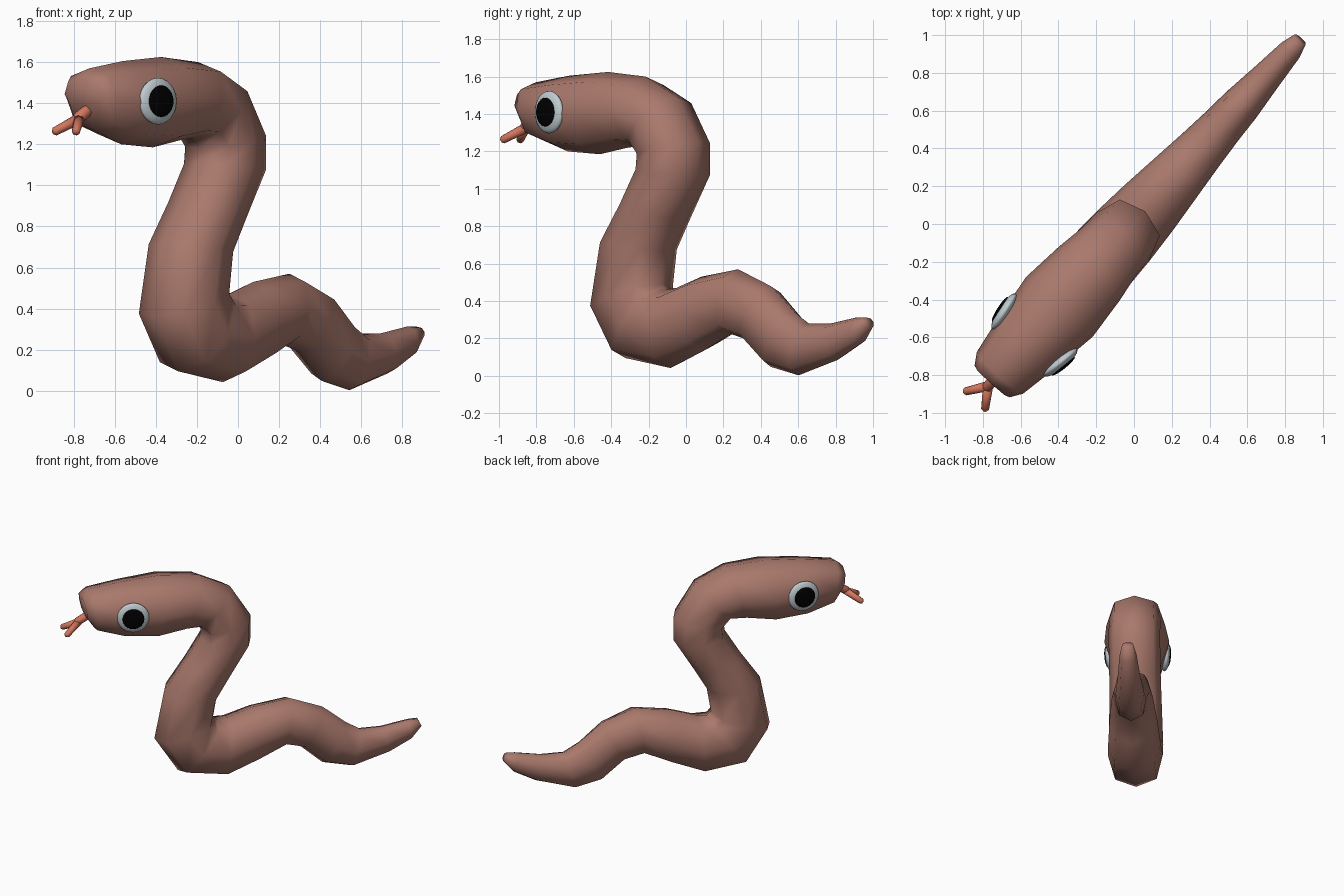
import bpy, bmesh, math
from mathutils import Vector, Matrix

if "Cube" in bpy.data.objects:
    bpy.data.objects.remove(bpy.data.objects["Cube"])

# The body lies in a vertical plane turned from the x axis
HEADING = math.radians(48)
ALONG = Vector((math.cos(HEADING), math.sin(HEADING), 0))
SIDE = Vector((math.sin(HEADING), -math.cos(HEADING), 0))
UP = Vector((0, 0, 1))
SIDES = 8


def place(s, n, z):
    """Point from distance along the body plane, sideways offset and height."""
    return ALONG * s + SIDE * n + UP * z


def material(name, color):
    mat = bpy.data.materials.new(name)
    mat.use_nodes = True
    mat.diffuse_color = (*color, 1)
    bsdf = mat.node_tree.nodes["Principled BSDF"]
    bsdf.inputs["Base Color"].default_value = (*color, 1)
    bsdf.inputs["Roughness"].default_value = 0.8
    return mat


def finish(name, bm, mat):
    """Turn a bmesh into a smooth-shaded object."""
    bmesh.ops.recalc_face_normals(bm, faces=bm.faces)
    for face in bm.faces:
        face.smooth = True
    mesh = bpy.data.meshes.new(name)
    bm.to_mesh(mesh)
    bm.free()
    mesh.materials.append(mat)
    obj = bpy.data.objects.new(name, mesh)
    bpy.context.collection.objects.link(obj)
    return obj


def loft(bm, rings):
    """Skin a list of point rings and cap both ends."""
    loops = [[bm.verts.new(p) for p in ring] for ring in rings]
    for a, b in zip(loops, loops[1:]):
        for i in range(len(a)):
            j = (i + 1) % len(a)
            bm.faces.new((a[i], a[j], b[j], b[i]))
    bm.faces.new(loops[0])
    bm.faces.new(loops[-1])


skin = material("dusty brown skin", (0.40, 0.19, 0.15))
tongue_color = material("coral tongue", (0.64, 0.18, 0.11))
eye_white = material("pale eye", (0.53, 0.60, 0.63))
pupil_black = material("black pupil", (0.0, 0.0, 0.0))

# Body sections from snout to tail: back point, belly point, half width
sections = [
    ((-1.135, 1.52), (-1.11, 1.37), 0.125),
    ((-1.08, 1.57), (-1.04, 1.265), 0.165),
    ((-0.84, 1.605), (-0.85, 1.2), 0.202),
    ((-0.56, 1.625), (-0.62, 1.185), 0.237),
    ((-0.29, 1.6), (-0.42, 1.22), 0.215),
    ((-0.06, 1.49), (-0.32, 1.23), 0.19),
    ((0.09, 1.25), (-0.27, 1.18), 0.188),
    ((0.09, 1.07), (-0.28, 1.11), 0.188),
    ((-0.05, 0.84), (-0.39, 0.93), 0.188),
    ((-0.15, 0.67), (-0.535, 0.72), 0.192),
    ((-0.18, 0.49), (-0.605, 0.36), 0.2),
    ((-0.15, 0.46), (-0.435, 0.095), 0.2),
    ((-0.07, 0.47), (-0.11, 0.042), 0.192),
    ((0.11, 0.53), (0.13, 0.135), 0.175),
    ((0.375, 0.57), (0.32, 0.225), 0.15),
    ((0.61, 0.48), (0.45, 0.19), 0.13),
    ((0.775, 0.345), (0.61, 0.048), 0.115),
    ((0.88, 0.28), (0.81, 0.003), 0.105),
    ((1.04, 0.28), (1.09, 0.085), 0.08),
    ((1.23, 0.313), (1.25, 0.17), 0.062),
    ((1.30, 0.312), (1.325, 0.262), 0.04),
]
CORNER_FULLNESS = 1.07
rings = []
for back, belly, width in sections:
    top, low = place(back[0], 0, back[1]), place(belly[0], 0, belly[1])
    center, spoke = (top + low) / 2, (top - low) / 2
    ring = []
    for i in range(SIDES):
        a = math.tau * i / SIDES
        swell = CORNER_FULLNESS if i % 2 else 1
        ring.append(center + (spoke * math.cos(a) + SIDE * width * math.sin(a)) * swell)
    rings.append(ring)
bm = bmesh.new()
loft(bm, rings)
finish("body", bm, skin)


def eye_part(name, side, radius, depth, offset, mat):
    """Flattened ball facing outward and a little forward."""
    facing = (SIDE * side - ALONG * 0.16).normalized()
    rotation = facing.to_track_quat('Z', 'Y').to_matrix().to_4x4()
    spot = place(-0.805, side * 0.2, 1.41) + facing * offset
    bm = bmesh.new()
    bmesh.ops.create_uvsphere(bm, u_segments=24, v_segments=12, radius=1)
    size = Matrix.Diagonal((radius, radius, depth, 1))
    bm.transform(Matrix.Translation(spot) @ rotation @ size)
    finish(name, bm, mat)


for label, side in (("left", 1), ("right", -1)):
    eye_part(label + "_eye", side, 0.114, 0.034, 0, eye_white)
    eye_part(label + "_pupil", side, 0.077, 0.014, 0.026, pupil_black)


def rod(name, start, end, r_start, r_end):
    """Tapered rod with a rounded tip."""
    axis = (end - start).normalized()
    u = axis.orthogonal().normalized()
    v = axis.cross(u)
    tip = end + axis * r_end * 0.5
    bm = bmesh.new()
    loft(bm, [[p + (u * math.cos(a) + v * math.sin(a)) * r
               for a in (math.tau * i / SIDES for i in range(SIDES))]
              for p, r in ((start, r_start), (end, r_end), (tip, r_end * 0.5))])
    finish(name, bm, tongue_color)


# Forked tongue
fork = place(-1.165, 0, 1.325)
rod("tongue_stem", place(-1.0, 0, 1.42), fork, 0.029, 0.029)
for label, side in (("left", 1), ("right", -1)):
    rod("tongue_fork_" + label, fork + ALONG * 0.01,
        place(-1.256, side * 0.07, 1.262), 0.027, 0.021)
